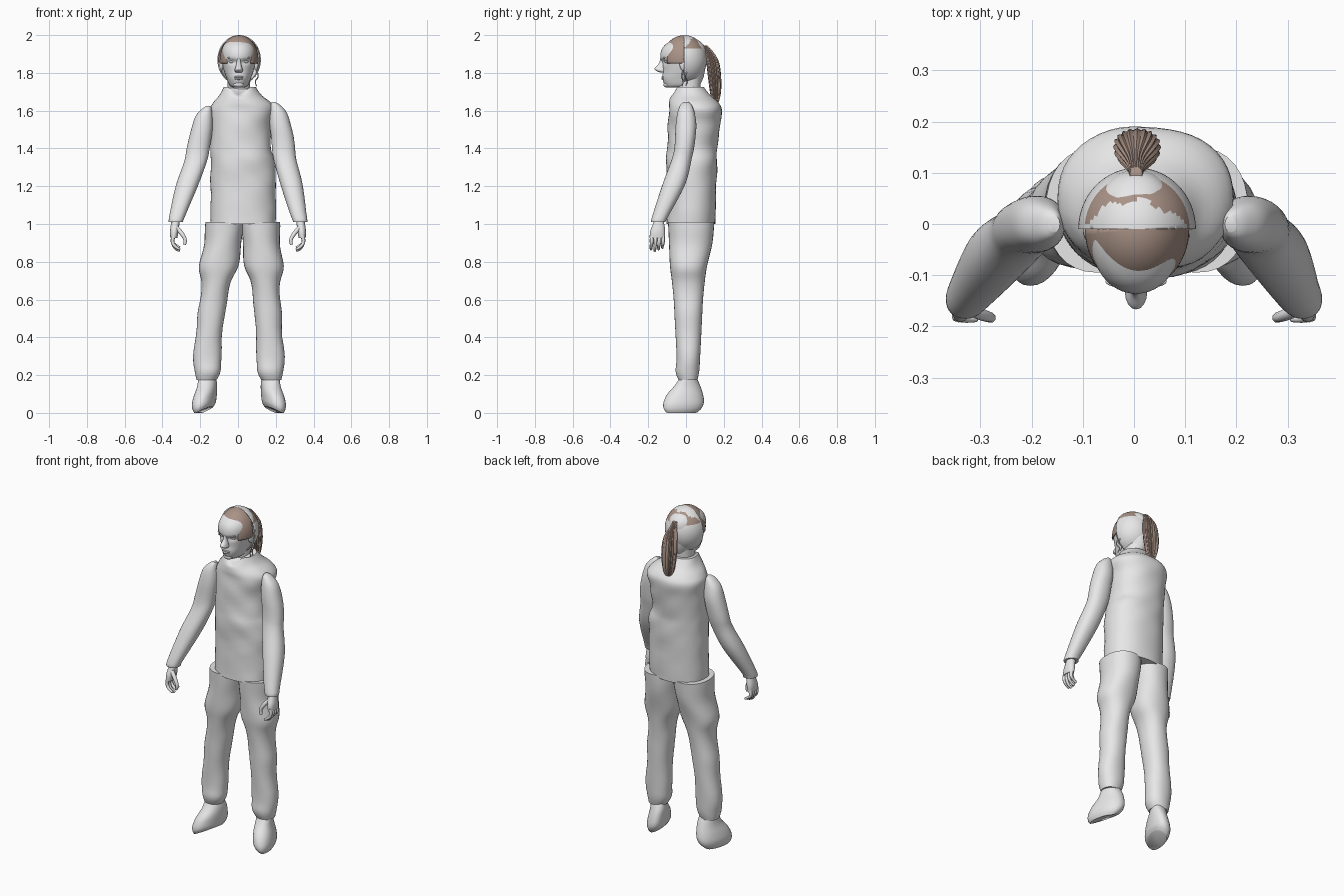
import bpy, bmesh, math
from mathutils import Vector

cube = bpy.data.objects.get("Cube")
if cube:
    bpy.data.objects.remove(cube)


def material(name, rgb):
    m = bpy.data.materials.new(name)
    m.use_nodes = True
    m.diffuse_color = (*rgb, 1)
    m.node_tree.nodes["Principled BSDF"].inputs["Base Color"].default_value = (*rgb, 1)
    return m


GREY = material("plain grey", (0.8, 0.8, 0.8))
BROWN = material("hair brown", (0.40, 0.29, 0.24))


def finish(name, bm, mats, angle=50):
    bmesh.ops.recalc_face_normals(bm, faces=bm.faces)
    mesh = bpy.data.meshes.new(name)
    bm.to_mesh(mesh)
    bm.free()
    for m in mats:
        mesh.materials.append(m)
    ob = bpy.data.objects.new(name, mesh)
    bpy.context.collection.objects.link(ob)
    bpy.ops.object.select_all(action="DESELECT")
    ob.select_set(True)
    bpy.context.view_layer.objects.active = ob
    bpy.ops.object.shade_smooth_by_angle(angle=math.radians(angle))
    return ob


def spline(a, b, c, d, t):
    return b + t / 2 * (c - a + t * (2 * a - 5 * b + 4 * c - d + t * (3 * (b - c) + d - a)))


def loft(name, rings, mat=GREY, power=2.2, sides=32, steps=4, ridge=0, deform=None):
    """Skin smooth horizontal sections given as (z, x0, x1, y0, y1)."""
    n = len(rings)
    fine = []
    for i in range(n - 1):
        near = [rings[max(0, min(n - 1, i + k))] for k in (-1, 0, 1, 2)]
        fine += [[spline(*v, s / steps) for v in zip(*near)] for s in range(steps)]
    fine.append(rings[-1])
    bm = bmesh.new()
    loops = []
    for z, x0, x1, y0, y1 in fine:
        loop = []
        for k in range(sides):
            a = math.tau * k / sides
            c, s = math.cos(a), math.sin(a)
            r = 1 + ridge * (-1) ** k
            ex = math.copysign(abs(c) ** (2 / power), c) * r
            ey = math.copysign(abs(s) ** (2 / power), s) * r
            p = Vector(((x0 + x1) / 2 + ex * (x1 - x0) / 2, (y0 + y1) / 2 + ey * (y1 - y0) / 2, z))
            loop.append(bm.verts.new(deform(p) if deform else p))
        loops.append(loop)
    for low, high in zip(loops, loops[1:]):
        for k in range(sides):
            j = (k + 1) % sides
            bm.faces.new((low[k], low[j], high[j], high[k]))
    bm.faces.new(loops[0])
    bm.faces.new(loops[-1])
    return finish(name, bm, [mat])


def tube(name, paths, radius, mat=GREY):
    cu = bpy.data.curves.new(name, "CURVE")
    cu.dimensions = "3D"
    cu.bevel_depth, cu.bevel_resolution, cu.use_fill_caps = radius, 2, True
    for path in paths:
        sp = cu.splines.new("BEZIER")
        sp.bezier_points.add(len(path) - 1)
        for i, (bp, co) in enumerate(zip(sp.bezier_points, path)):
            bp.co = co
            bp.radius = 1 - 0.35 * i / (len(path) - 1)
            bp.handle_left_type = bp.handle_right_type = "AUTO"
    cu.materials.append(mat)
    bpy.context.collection.objects.link(bpy.data.objects.new(name, cu))


def blob(name, centre, size):
    bm = bmesh.new()
    bmesh.ops.create_uvsphere(bm, u_segments=16, v_segments=10, radius=1)
    bmesh.ops.scale(bm, vec=size, verts=bm.verts)
    bmesh.ops.translate(bm, vec=centre, verts=bm.verts)
    finish(name, bm, [GREY])


def hair_shell(name, size, cuts, mats, rule=None):
    bm = bmesh.new()
    bmesh.ops.create_uvsphere(bm, u_segments=64, v_segments=40, radius=1)
    bmesh.ops.scale(bm, vec=size, verts=bm.verts)
    bmesh.ops.translate(bm, vec=(0.006, -0.01, 1.869), verts=bm.verts)
    for co, no in cuts:
        bmesh.ops.bisect_plane(bm, geom=bm.verts[:] + bm.edges[:] + bm.faces[:],
                               plane_co=co, plane_no=no, clear_outer=True)
    for f in bm.faces:
        if rule and rule(f.calc_center_median()):
            f.material_index = 1
    ob = finish(name, bm, mats)
    mod = ob.modifiers.new("thickness", "SOLIDIFY")
    mod.thickness = 0.006


# Torso: loose top with gentle wrinkles and a notched collar
def cloth(p):
    w = 0.003 * math.sin(38 * p.z + 9 * p.x) * math.sin(23 * p.x + 17 * p.y + 6 * p.z)
    q = p + Vector((w, w if p.y > 0 else -w, 0))
    if p.z > 1.67 and p.y < 0:
        q.z -= 0.045 * max(0, 1 - abs(p.x - 0.005) / 0.06) * (p.z - 1.67) / 0.055
    return q


loft("torso", [(1.0, -.145, .2, -.105, .155), (1.2, -.145, .2, -.1, .16),
               (1.33, -.145, .195, -.105, .165), (1.4, -.145, .175, -.1, .165),
               (1.52, -.145, .175, -.095, .18), (1.6, -.15, .195, -.09, .192),
               (1.64, -.13, .175, -.09, .175), (1.68, -.1, .125, -.08, .13),
               (1.725, -.078, .095, -.06, .095)], sides=48, deform=cloth)

LEG = [(1.01, -.03, .17, -.095, .15), (.9, -.02, .18, -.09, .14), (.78, 0, .205, -.085, .112),
       (.7, .035, .195, -.075, .1), (.6, .055, .2, -.065, .09), (.5, .075, .215, -.06, .085),
       (.3, .09, .235, -.05, .075), (.22, .09, .232, -.055, .07), (.175, .11, .22, -.04, .06)]
FOOT = [(.19, .12, .212, -.03, .055), (.14, .115, .215, -.06, .075), (.09, .115, .228, -.1, .09),
        (.05, .117, .235, -.118, .095), (.02, .12, .232, -.12, .085), (0, .13, .222, -.11, .065)]
ARM = [(1.01, .29, .362, -.178, -.105), (1.03, .285, .366, -.182, -.1), (1.2, .213, .33, -.125, -.005),
       (1.33, .165, .285, -.075, .03), (1.4, .15, .272, -.06, .045), (1.5, .135, .248, -.055, .055),
       (1.57, .135, .225, -.045, .045), (1.61, .14, .19, -.03, .03), (1.625, .145, .165, -.015, .015)]
PALM = [(1.03, .305, .35, -.165, -.12), (1.0, .31, .355, -.175, -.115), (.96, .315, .36, -.19, -.11),
        (.925, .322, .358, -.192, -.112)]

# Limbs: one table each, shifted on the wider left side
for side, s in (("right", -1), ("left", 1)):
    wide = 1 if s > 0 else 0

    def leg_pose(p):
        shift = wide * (0.01 + 0.04 * max(0, (p.z - 0.4) / 0.6))
        w = 0.003 * math.sin(30 * p.z + 20 * p.x)
        return Vector((s * (p.x + shift + w), p.y, p.z))

    def foot_pose(p):
        lift = 0.5 * max(0, 0.2 - p.x) * (1 - p.z / 0.19)
        return Vector((s * (p.x - 0.22 * p.y + 0.01 * wide), p.y, p.z + lift))

    def arm_pose(p):
        t = wide * max(0, min(1, (p.z - 1.05) / 0.4))
        return Vector((s * (p.x + 0.033 * t), p.y, p.z + 0.02 * t))

    def flip(p):
        return Vector((s * p[0], p[1], p[2]))

    loft(side + "_trouser_leg", LEG, deform=leg_pose)
    loft(side + "_shoe", FOOT, deform=foot_pose)
    loft(side + "_sleeve", ARM, deform=arm_pose)
    loft(side + "_palm", PALM, deform=flip, sides=16)
    fingers = []
    for i in range(4):
        y, tip = -0.182 + 0.02 * i, 0.858 + 0.008 * abs(i - 1)
        fingers.append([flip(c) for c in ((.342, y, .94), (.345, y, .9), (.328, y - .003, tip + .012),
                                          (.308, y - .003, tip))])
    tube(side + "_fingers", fingers, 0.0105)
    tube(side + "_thumb", [[flip(c) for c in ((.325, -.165, .98), (.295, -.178, .945),
                                              (.28, -.183, .915), (.283, -.183, .89))]], 0.013)


# Head with eye sockets pressed in
def face(p):
    d = ((abs(p.x - 0.004) - 0.036) / 0.022) ** 2 + ((p.z - 1.86) / 0.014) ** 2
    return p + Vector((0, 0.011 * math.exp(-d) if p.y < -0.05 else 0, 0))


loft("neck", [(1.64, -.06, .07, -.045, .08), (1.7, -.055, .065, -.045, .075),
              (1.78, -.055, .065, -.05, .08)])
loft("head", [(1.722, -.025, .033, -.1, .03), (1.735, -.045, .053, -.112, .07),
              (1.77, -.06, .068, -.125, .09), (1.81, -.074, .082, -.122, .1),
              (1.85, -.083, .091, -.126, .105), (1.878, -.086, .094, -.136, .105),
              (1.915, -.086, .094, -.132, .105), (1.945, -.076, .084, -.114, .095),
              (1.97, -.056, .064, -.08, .07), (1.985, -.035, .043, -.045, .04)],
     sides=64, steps=6, power=2.1, deform=face)
loft("nose", [(1.875, -.007, .015, -.137, -.1), (1.85, -.008, .016, -.143, -.1),
              (1.825, -.015, .023, -.166, -.1), (1.812, -.018, .026, -.16, -.1),
              (1.803, -.012, .02, -.14, -.1)], sides=16)
blob("upper_lip", (0.004, -.12, 1.779), (.026, .011, .005))
blob("lower_lip", (0.004, -.12, 1.769), (.022, .011, .006))
blob("chin", (0.004, -.1, 1.738), (.028, .02, .016))
for side, s in (("right", -1), ("left", 1)):
    blob(side + "_eye", (0.004 + s * .036, -.101, 1.859), (.015, .014, .008))
    blob(side + "_brow", (0.004 + s * .036, -.112, 1.88), (.024, .011, .005))
    blob(side + "_ear", (0.004 + s * .092, -.012, 1.845), (.012, .022, .034))

# Hair: brown front cap, grey back shell with a brown crown
hair_shell("front_hair", (.102, .118, .13),
           [((0, -.1, 0), (0, -1, 0)), ((0, -.01, 0), (0, 1, 0)), ((0, 0, 1.85), (0, 0, -1))], [BROWN])
hair_shell("back_hair", (.115, .12, .131), [((0, -.01, 0), (0, -1, 0))], [GREY, BROWN],
           lambda c: c.z > 1.925 and c.y > 0.045 - 4.5 * c.x ** 2 + 0.006 * math.sin(90 * c.x))
loft("ponytail", [(1.945, -.008, .016, .085, .112), (1.915, -.014, .022, .095, .14),
                  (1.86, -.032, .044, .108, .172), (1.78, -.038, .05, .118, .184),
                  (1.7, -.03, .042, .128, .184), (1.645, -.014, .028, .138, .172),
                  (1.62, -.002, .012, .146, .158)], BROWN, sides=40, ridge=0.06)
tube("loose_strands", [[(.1, y, 1.81), (.106, y - .008, 1.78), (.092, y, 1.755), (.098, y - .006, 1.73)]
                       for y in (-.015, .005)], 0.004)
